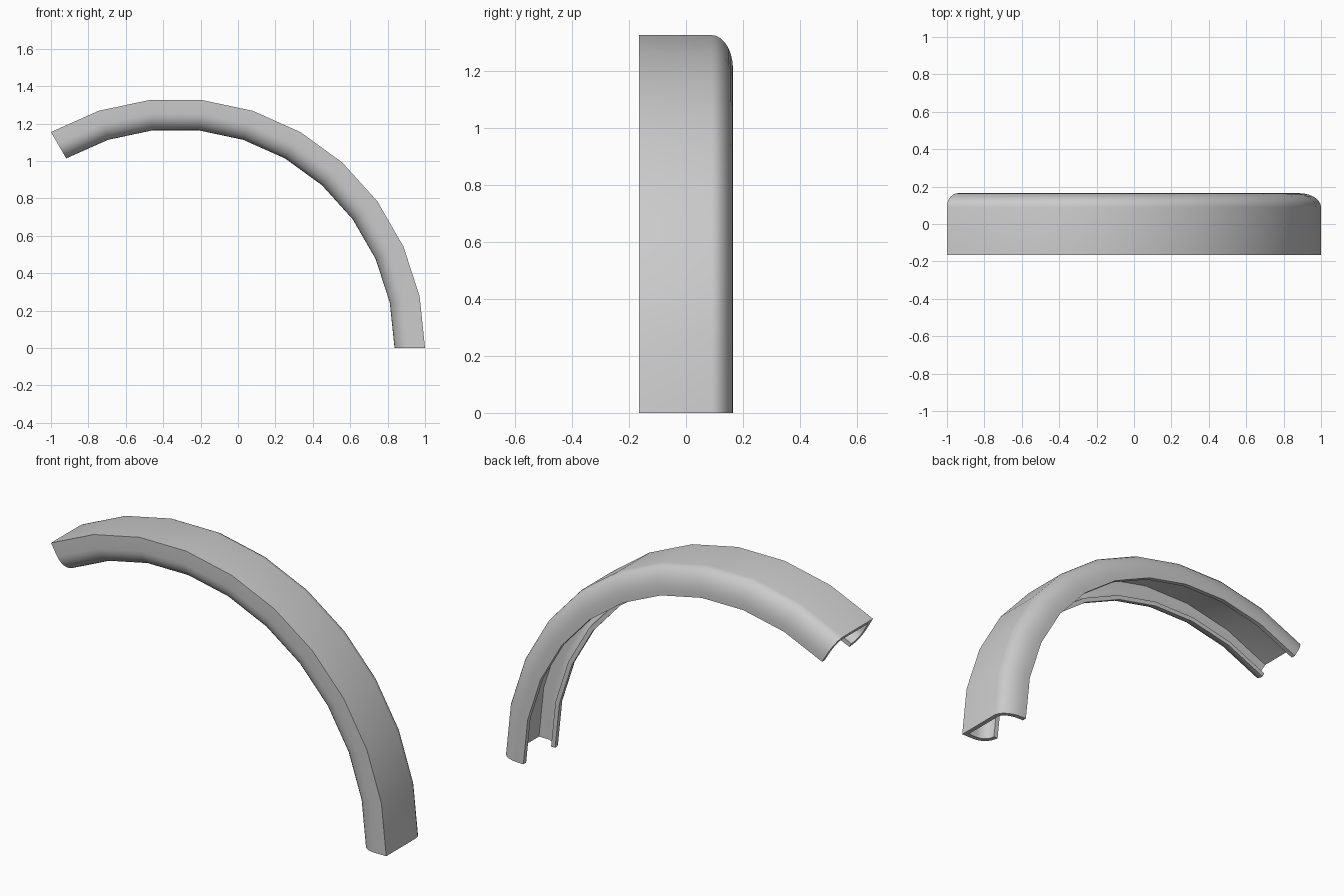
import bpy
import bmesh
from math import sin, cos, pi, radians

cube = bpy.data.objects.get("Cube")
if cube:
    bpy.data.objects.remove(cube, do_unlink=True)

RADIUS = 4 / 3        # outer radius of the arch
CENTRE_X = -1 / 3
HALF = 0.165          # half the width
WALL = 0.024          # sheet thickness
STEPS, STEP = 10, radians(12)
ARC = 7


def quarter(cy, cr, ry, rr, start):
    """Quarter ellipse, turning clockwise from the start angle."""
    angles = [start - pi / 2 * i / ARC for i in range(ARC + 1)]
    return [(cy + ry * cos(a), cr + rr * sin(a)) for a in angles]


def skin(t):
    """Cross-section as (y, radial offset), inset by t."""
    lip = quarter(-HALF + 0.085, -0.073, 0.085 - t, 0.09 - t, -pi / 2)
    corner = [(-HALF + t, -t)]
    shoulder = quarter(0.09, -0.12, HALF - 0.09 - t, 0.12 - t, pi / 2)
    return lip + corner + shoulder + [(HALF - t, -0.145)]


# Closed hollow section swept around the arch
section = skin(0) + skin(WALL)[::-1]
bm = bmesh.new()
rings = []
for k in range(STEPS + 1):
    a = k * STEP
    rings.append([bm.verts.new((CENTRE_X + (RADIUS + r) * cos(a), y,
                                (RADIUS + r) * sin(a))) for y, r in section])
n = len(section)
for p, q in zip(rings, rings[1:]):
    for i in range(n):
        j = (i + 1) % n
        bm.faces.new((p[i], p[j], q[j], q[i]))

# End caps, as strips between the two skins
for ring in (rings[0], rings[-1]):
    for i in range(n // 2 - 1):
        bm.faces.new((ring[i], ring[i + 1], ring[n - 2 - i], ring[n - 1 - i]))
bmesh.ops.recalc_face_normals(bm, faces=bm.faces)

mesh = bpy.data.meshes.new("fender_arch")
bm.to_mesh(mesh)
bm.free()
fender = bpy.data.objects.new("fender_arch", mesh)
bpy.context.collection.objects.link(fender)

# Plain grey material
grey = bpy.data.materials.new("plain_grey")
grey.use_nodes = True
colour = (0.6, 0.6, 0.6, 1)
grey.diffuse_color = colour
grey.node_tree.nodes["Principled BSDF"].inputs["Base Color"].default_value = colour
mesh.materials.append(grey)

bpy.ops.object.select_all(action="DESELECT")
fender.select_set(True)
bpy.context.view_layer.objects.active = fender
bpy.ops.object.shade_smooth_by_angle(angle=radians(35))
